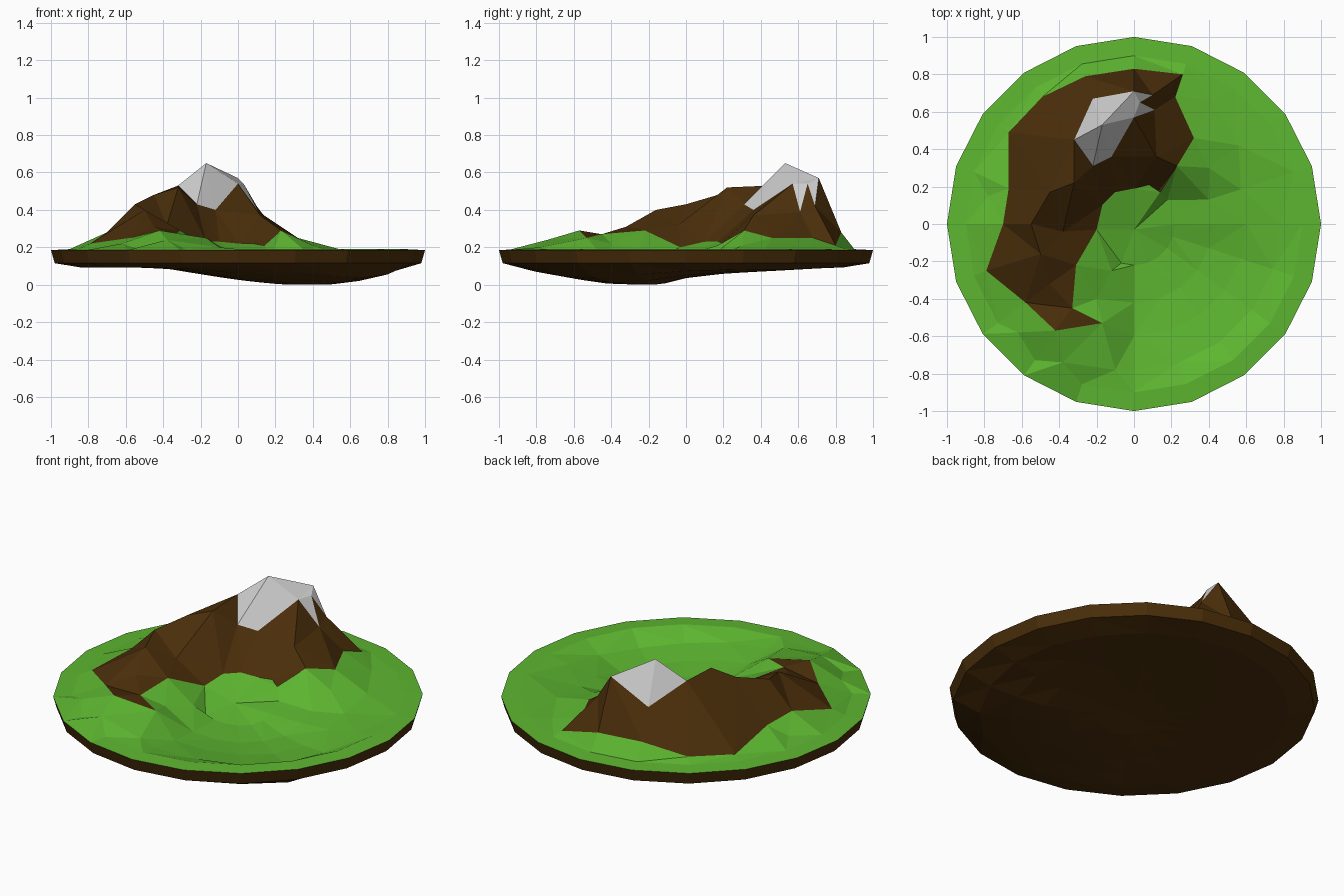
import bpy, math
from mathutils import Vector
from mathutils.geometry import delaunay_2d_cdt

if "Cube" in bpy.data.objects:
    bpy.data.objects.remove(bpy.data.objects["Cube"])

N = 20  # sides of the island disc

def material(name, rgb):
    m = bpy.data.materials.new(name)
    m.diffuse_color = (*rgb, 1)
    m.use_nodes = True
    m.node_tree.nodes["Principled BSDF"].inputs["Base Color"].default_value = m.diffuse_color
    return m

GREEN = material("grass_green", (0.11, 0.47, 0.03))
BROWN = material("earth_brown", (0.068, 0.027, 0.003))

def build(name, verts, faces, mat=None):
    used = sorted({i for f in faces for i in f})
    idx = {v: k for k, v in enumerate(used)}
    me = bpy.data.meshes.new(name)
    me.from_pydata([verts[i] for i in used], [], [[idx[i] for i in f] for f in faces])
    if mat:
        me.materials.append(mat)
    ob = bpy.data.objects.new(name, me)
    bpy.context.collection.objects.link(ob)
    return ob

def ring(r, z):
    return [(r * math.cos(k * math.tau / N), r * math.sin(k * math.tau / N), z) for k in range(N)]

def lerp(table, t):
    if t <= table[0][0]:
        return table[0][1]
    for (a, u), (b, v) in zip(table, table[1:]):
        if t <= b:
            return u + (v - u) * (t - a) / (b - a)
    return table[-1][1]

def inside(x, y, poly):
    hit = False
    for a, b in zip(poly, poly[1:] + poly[:1]):
        if (a[1] > y) != (b[1] > y) and x < (b[0] - a[0]) * (y - a[1]) / (b[1] - a[1]) + a[0]:
            hit = not hit
    return hit

# Sunken hollow: its shape drives both the underside belly and the grassy basin
across = [(-.35, 0), (-.2, .4), (0, .7), (.2, .96), (.35, 1), (.5, .96), (.7, .7), (.8, .4), (1, 0)]
along = [(-1, 0), (-.8, .25), (-.6, .65), (-.4, .95), (-.15, 1), (0, .6), (.2, .35), (.8, 0)]

def hollow(p):
    return lerp(across, p[0]) * lerp(along, p[1])

# Terrain control points: foot of the mountain, snow edge, ridge line, grass knolls
foot = [(-.17, -.53, .25), (-.33, -.45, .27), (-.31, -.22, .29), (-.2, -.03, .2),
        (-.17, .1, .23), (-.1, .17, .23), (0, .19, .22), (.08, .21, .22), (.14, .17, .21),
        (.23, .31, .29), (.32, .46, .25), (.22, .68, .25), (.26, .8, .21), (0, .83, .28),
        (-.26, .79, .28), (-.49, .68, .21), (-.67, .49, .2), (-.67, .19, .26),
        (-.7, 0, .28), (-.79, -.25, .22), (-.58, -.42, .25), (-.42, -.57, .29)]
snow = [(-.22, .67, .43), (0, .71, .57), (.1, .69, .42), (.03, .65, .54), (.11, .61, .39),
        (0, .57, .54), (-.12, .36, .40), (-.22, .31, .43), (-.32, .45, .53)]
ridge = [(-.32, .22, .52), (-.45, .17, .48), (-.55, 0, .43), (-.5, -.16, .40), (-.45, -.32, .31)]
extra = [(-.17, .53, .65), (.12, .36, .37), (-.38, -.04, .32)]
knolls = [(-.12, -.25, .19), (-.2, -.4, .22), (.4, .3, .21), (.56, .42, .185), (.42, .66, .19),
          (-.1, -.78, .2), (-.38, -.74, .24), (-.62, -.58, .22), (-.78, .15, .21)]
basin = [(p[0], p[1], .188 - .095 * hollow(p)) for r in (.78, .6, .42, .22) for p in ring(r, 0)
         if p[0] > -.08 and p[1] < .2] + [(0, -.03, .15)]

groups = [foot, snow, ridge, extra, knolls, basin, ring(.9, .19), ring(1, .185)]
pts = [p for g in groups for p in g]
nf, ns, nr = len(foot), len(snow), len(ridge)
peak = nf + ns + nr
edges = [(i, (i + 1) % nf) for i in range(nf)]
edges += [(nf + i, nf + (i + 1) % ns) for i in range(ns)]
edges += [(nf + ns + i, nf + ns + i + 1) for i in range(nr - 1)]
edges += [(nf + ns - 1, nf + ns)]
edges += [(peak, nf + i) for i in (0, 1, 7, 8)]
v2, _, tris, orig, _, _ = delaunay_2d_cdt([Vector(p[:2]) for p in pts], edges, [], 0, 1e-5)
verts = [(v.x, v.y, pts[o[0]][2] if o else .3) for v, o in zip(v2, orig)]

# Split the triangulated terrain into its coloured parts
parts = {"grass": [], "mountain": [], "snow_cap": []}
for t in tris:
    cx, cy = (sum(verts[i][a] for i in t) / len(t) for a in (0, 1))
    key = "snow_cap" if inside(cx, cy, snow) else "mountain" if inside(cx, cy, foot) else "grass"
    parts[key].append(list(t))
build("grass", verts, parts["grass"], GREEN)
build("mountain", verts, parts["mountain"], BROWN)
build("snow_cap", verts, parts["snow_cap"])

# Earth base: short rim and a lopsided belly
belly = [p for r in (.84, .68, .52, .36, .18) for p in ring(r, 0)] + [(0, 0, 0)]
w = [hollow(p) for p in belly]
belly = [(p[0], p[1], .092 * (1 - k / max(w))) for p, k in zip(belly, w)]
bv = ring(1, .185) + ring(.98, .115) + belly
bf = []
for k in range(6):
    for i in range(N):
        j = (i + 1) % N
        a, b, c, d = k * N + i, (k + 1) * N + i, (k + 1) * N + j, k * N + j
        bf += [(a, b, c, d)] if k == 0 else [(a, b, c), (a, c, d)]
bf += [(6 * N + i, len(bv) - 1, 6 * N + (i + 1) % N) for i in range(N)]
build("earth_base", bv, bf, BROWN)
